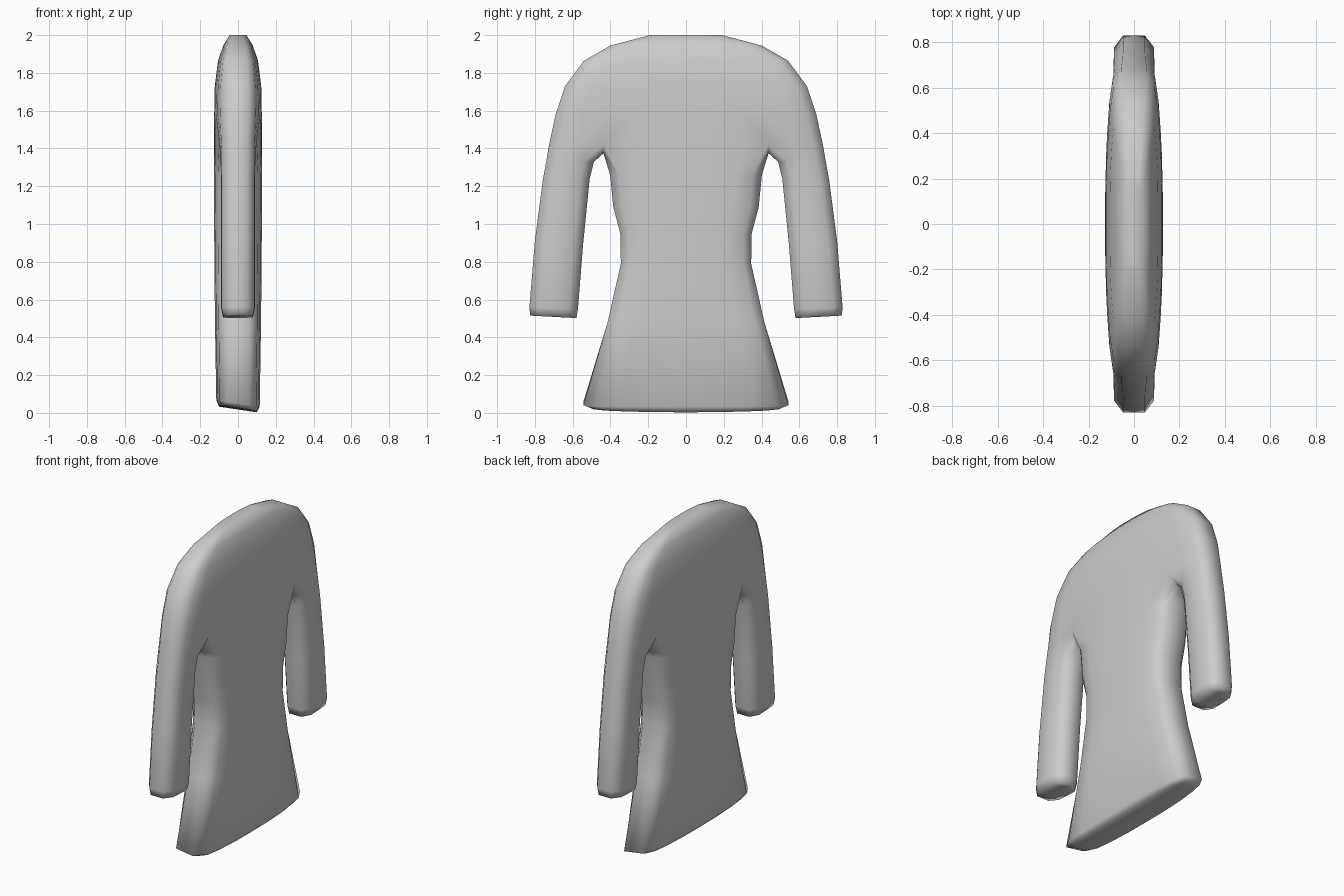
import bpy, bmesh
from mathutils import Matrix

cube = bpy.data.objects.get("Cube")
if cube:
    bpy.data.objects.remove(cube, do_unlink=True)

fabric = bpy.data.materials.new("grey fabric")
fabric.use_nodes = True
grey = (0.6, 0.6, 0.6, 1)
fabric.diffuse_color = grey
fabric.node_tree.nodes["Principled BSDF"].inputs["Base Color"].default_value = grey

bm = bmesh.new()


def strip(rows):
    """Skin successive rows of points with quads."""
    grid = [[bm.verts.new(p) for p in row] for row in rows]
    for a, b in zip(grid, grid[1:]):
        for i in range(len(a) - 1):
            bm.faces.new((a[i], a[i + 1], b[i + 1], b[i]))


def flatten(row):
    """Collapse a row to the centre plane, to close an end."""
    return [(0, y, z) for x, y, z in row]


# Row where shoulder, sleeve and torso meet, from outer arm to centre
outer_arm = [(0, .725, 1.42), (.05, .725, 1.42), (.088, .675, 1.42), (.097, .57, 1.42)]
armpit = [(.1, .437, 1.42)]
underarm = [(.05, .437, 1.377), (0, .437, 1.375)]
chest = [(.118, .31, 1.42), (.125, .15, 1.42), (.127, 0, 1.42)]

# Shoulders: half width, height, half depth
shoulder_profile = [(0, 1), (.45, 1), (.75, .92), (.86, .78),
                    (.93, .6), (.98, .42), (1, .2), (1, 0)]
rows = [outer_arm + armpit + chest]
for w, z, d in [(.69, 1.58, .126), (.64, 1.73, .123), (.54, 1.865, .106),
                (.4, 1.945, .078), (.19, 2, .045)]:
    rows.append([(d * x, w * y, z) for x, y in shoulder_profile])
rows.append(flatten(rows[-1]))
strip(rows)

# Sleeve: outer y and z, inner y and z, half depth
sleeve_profile = [(0, 0), (.55, 0), (1, .2), (1.02, .5), (1, .8), (.55, 1), (0, 1)]
rows = [outer_arm + armpit + underarm]
for yo, zo, yi, zi, d in [(.74, 1.33, .487, 1.33, .09), (.757, 1.24, .51, 1.24, .088),
                          (.8, .91, .545, .89, .088), (.829, .56, .572, .55, .088),
                          (.825, .515, .58, .502, .078)]:
    rows.append([(d * x, yo + (yi - yo) * t, zo + (zi - zo) * t) for x, t in sleeve_profile])
rows.append(flatten(rows[-1]))
strip(rows)

# Torso: half width, height, half depth, rise of the hem at the side
torso_profile = [(0, 1), (.52, 1), (.84, .88), (.95, .65), (1, .33), (1, 0)]
rows = [underarm[::-1] + armpit + chest]
for w, z, d, rise in [(.402, 1.26, .127, 0), (.385, 1.09, .127, 0), (.348, .95, .126, 0),
                      (.345, .79, .125, 0), (.415, .48, .122, 0), (.543, .05, .115, 0),
                      (.49, .018, .1, .009)]:
    rows.append([(d * x, w * y, z + rise * y * y) for x, y in torso_profile])
rows.append(flatten(rows[-1]))
strip(rows)

# Mirror the quarter into the whole garment
for axis, name in ((0, 'X'), (1, 'Y')):
    bmesh.ops.mirror(bm, geom=bm.verts[:] + bm.edges[:] + bm.faces[:],
                     matrix=Matrix.Identity(4), merge_dist=.0005, axis=name)
bmesh.ops.remove_doubles(bm, verts=bm.verts[:], dist=.0005)

# Slightly slanted hem
for v in bm.verts:
    if v.co.z < .1:
        v.co.z -= .15 * v.co.x
bmesh.ops.recalc_face_normals(bm, faces=bm.faces[:])

mesh = bpy.data.meshes.new("long_sleeved_top")
bm.to_mesh(mesh)
bm.free()
mesh.materials.append(fabric)
mesh.shade_smooth()
garment = bpy.data.objects.new("long_sleeved_top", mesh)
bpy.context.collection.objects.link(garment)
